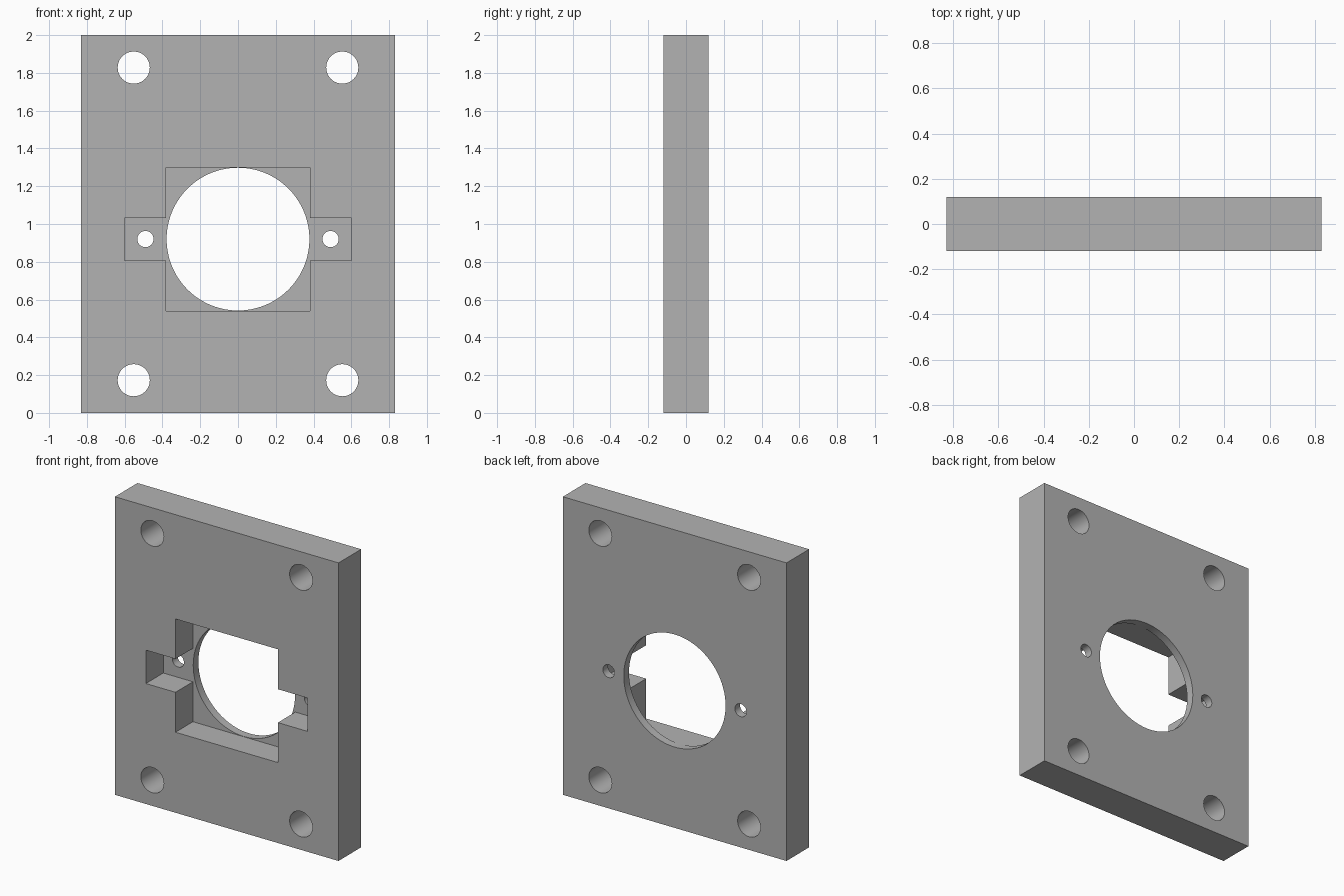
import bpy, bmesh
from math import pi
from mathutils import Matrix, Vector

cube = bpy.data.objects.get("Cube")
if cube:
    bpy.data.objects.remove(cube, do_unlink=True)

HALF_W, HALF_D, HEIGHT = 0.83, 0.12, 2.0
POCKET_BACK = 0.065     # y of the pocket floor
CENTRE_Z = 0.92         # height of the pocket and bore

grey = bpy.data.materials.new("plain grey")
grey.use_nodes = True
colour = (0.45, 0.45, 0.45, 1)
grey.diffuse_color = colour
grey.node_tree.nodes["Principled BSDF"].inputs["Base Color"].default_value = colour


def make_object(name, bm):
    bmesh.ops.recalc_face_normals(bm, faces=bm.faces)
    mesh = bpy.data.meshes.new(name)
    bm.to_mesh(mesh)
    bm.free()
    mesh.materials.append(grey)
    obj = bpy.data.objects.new(name, mesh)
    bpy.context.collection.objects.link(obj)
    return obj


def prism(name, outline, y0, y1):
    """Extrude an x/z outline from y0 to y1."""
    bm = bmesh.new()
    face = bm.faces.new([bm.verts.new((x, y0, z)) for x, z in outline])
    new = bmesh.ops.extrude_face_region(bm, geom=[face])["geom"]
    verts = [v for v in new if isinstance(v, bmesh.types.BMVert)]
    bmesh.ops.translate(bm, verts=verts, vec=Vector((0, y1 - y0, 0)))
    return make_object(name, bm)


def drill(name, x, z, radius, sides):
    """Cylinder running right through the plate along y."""
    bm = bmesh.new()
    bmesh.ops.create_cone(bm, cap_ends=True, segments=sides, radius1=radius,
                          radius2=radius, depth=HALF_D * 4,
                          matrix=Matrix.Translation((x, 0, z)) @ Matrix.Rotation(pi / 2, 4, "X"))
    return make_object(name, bm)


# Plate
plate = prism("mounting_plate",
              [(-HALF_W, 0), (HALF_W, 0), (HALF_W, HEIGHT), (-HALF_W, HEIGHT)],
              -HALF_D, HALF_D)

# Square pocket with two side ears, open at the front
s, ear_x, ear_z = 0.38, 0.60, 0.112
right_half = [(s, -s), (s, -ear_z), (ear_x, -ear_z), (ear_x, ear_z), (s, ear_z), (s, s)]
left_half = [(-x, z) for x, z in reversed(right_half)]
outline = [(x, z + CENTRE_Z) for x, z in right_half + left_half]
cutters = [prism("pocket_cutter", outline, -HALF_D * 2, POCKET_BACK)]

# Large bore, small screw holes and corner bolt holes
cutters.append(drill("bore_cutter", 0, CENTRE_Z, 0.378, 96))
for side in (-1, 1):
    cutters.append(drill("screw_hole_cutter", side * 0.49, CENTRE_Z, 0.043, 32))
    for z in (0.173, 1.828):
        cutters.append(drill("bolt_hole_cutter", side * 0.552, z, 0.085, 48))

# Cut everything out, then drop the cutters
bpy.ops.object.select_all(action="DESELECT")
bpy.context.view_layer.objects.active = plate
plate.select_set(True)
for cutter in cutters:
    cutter.hide_render = True
    mod = plate.modifiers.new("cut", "BOOLEAN")
    mod.operation = "DIFFERENCE"
    mod.solver = "EXACT"
    mod.object = cutter
    bpy.ops.object.modifier_apply(modifier=mod.name)
    bpy.data.objects.remove(cutter, do_unlink=True)

bpy.ops.object.shade_smooth_by_angle(angle=pi / 6)
